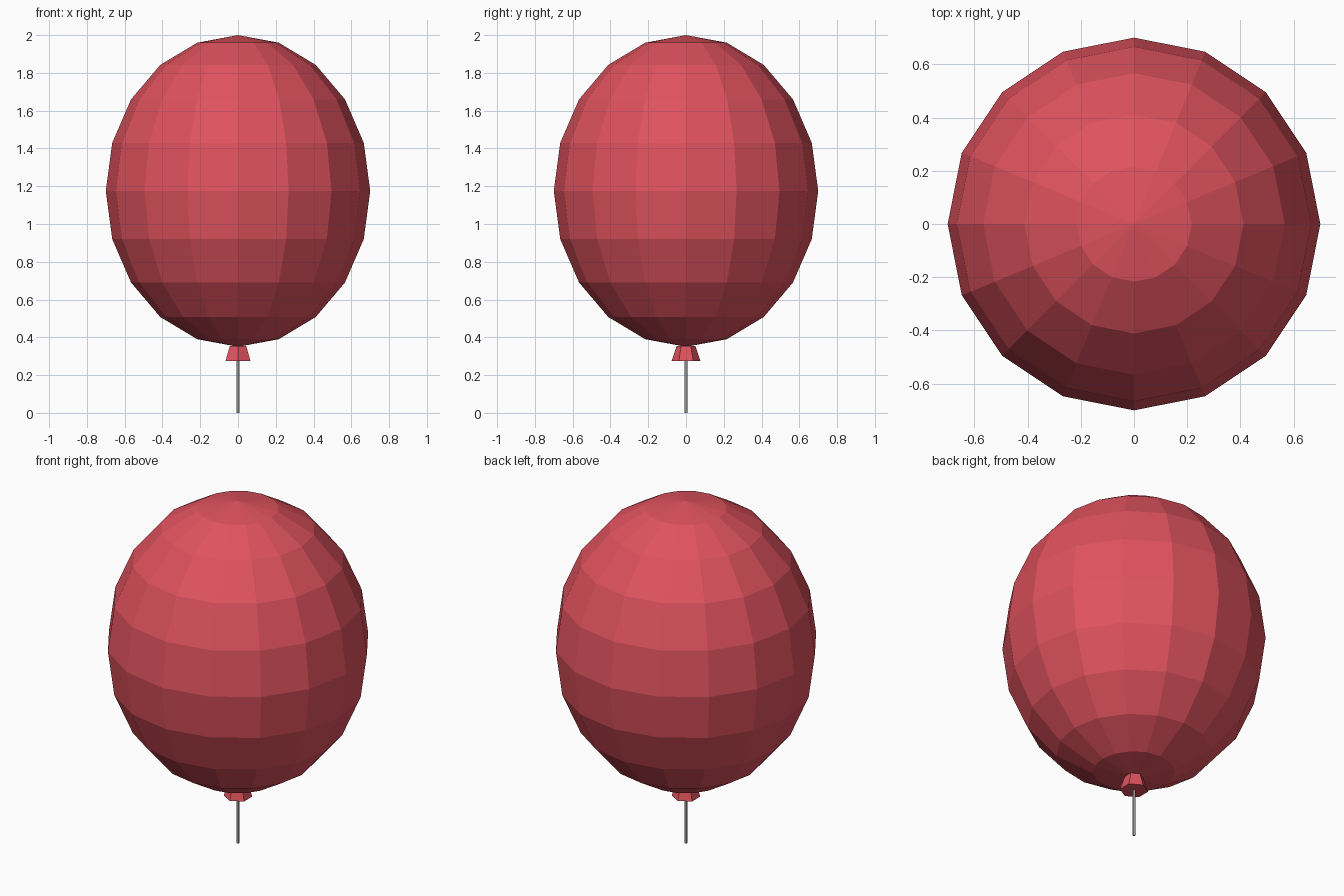
import bpy

if "Cube" in bpy.data.objects:
    bpy.data.objects.remove(bpy.data.objects["Cube"])


def material(name, rgb):
    m = bpy.data.materials.new(name)
    m.diffuse_color = (*rgb, 1)
    m.use_nodes = True
    m.node_tree.nodes["Principled BSDF"].inputs["Base Color"].default_value = m.diffuse_color
    return m


def finish(name, mat):
    ob = bpy.context.object
    ob.name = name
    ob.data.materials.append(mat)
    bpy.ops.object.transform_apply(location=False, rotation=False, scale=True)
    bpy.ops.object.shade_flat()
    return ob


red = material("balloon red", (0.74, 0.085, 0.112))
grey = material("string grey", (0.5, 0.49, 0.48))

# Balloon body: stretched low-poly sphere
bpy.ops.mesh.primitive_uv_sphere_add(segments=16, ring_count=10, radius=1, location=(0, 0, 1.175))
bpy.context.object.scale = (0.7, 0.7, 0.825)
finish("balloon", red)

# Flared six-sided knot
bpy.ops.mesh.primitive_cone_add(vertices=6, radius1=0.076, radius2=0.05, depth=0.08, location=(0, 0, 0.315))
finish("knot", red)

# String hanging to the ground
bpy.ops.mesh.primitive_cylinder_add(vertices=6, radius=0.008, depth=0.29, location=(0, 0, 0.145))
finish("string", grey)
